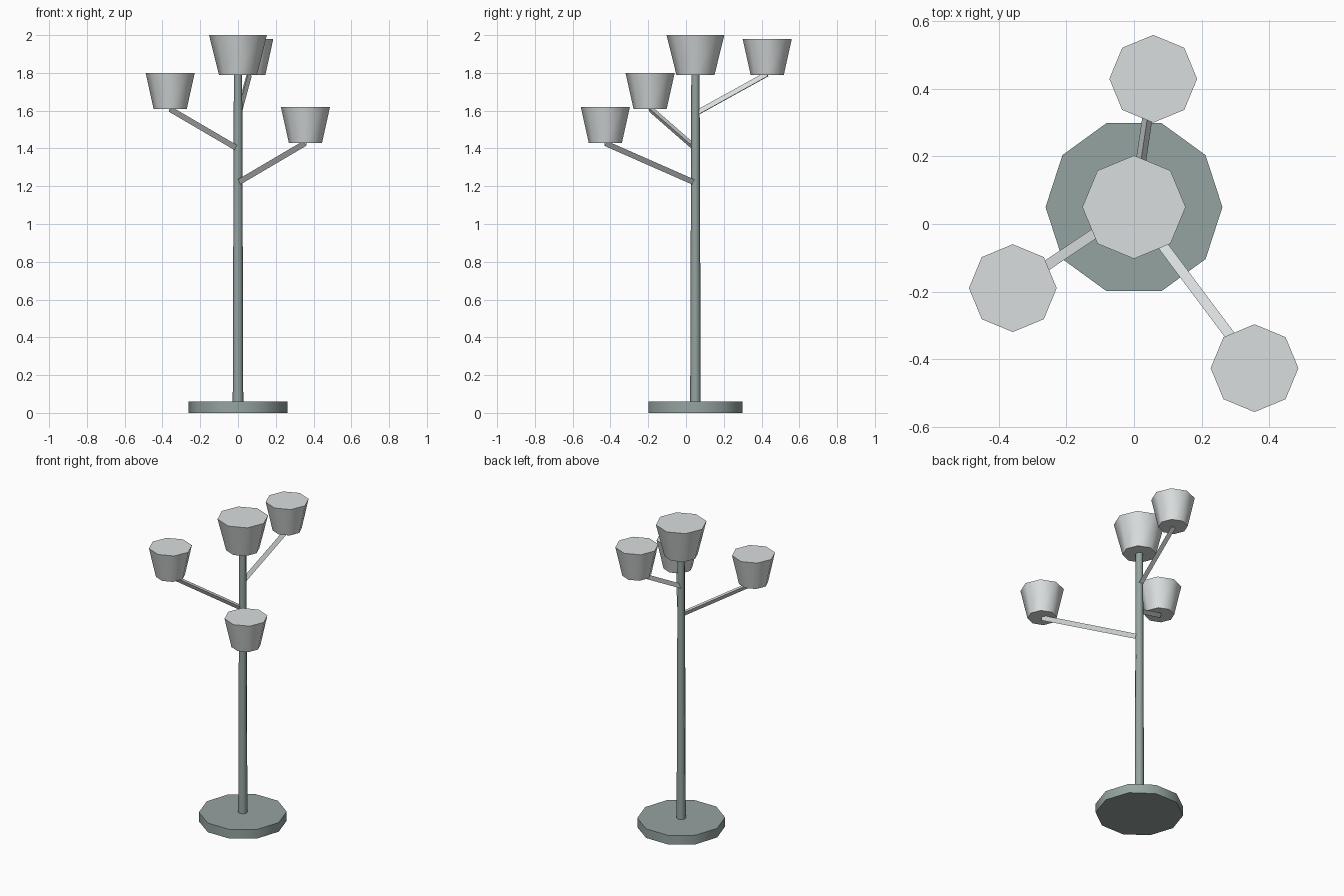
import bpy, bmesh, math
from mathutils import Vector, Matrix

if "Cube" in bpy.data.objects:
    bpy.data.objects.remove(bpy.data.objects["Cube"])


def material(name, rgb):
    m = bpy.data.materials.new(name)
    m.diffuse_color = (*rgb, 1.0)
    m.use_nodes = True
    m.node_tree.nodes["Principled BSDF"].inputs["Base Color"].default_value = m.diffuse_color
    return m


GREEN_GREY = material("green grey metal", (0.30, 0.37, 0.355))
PALE_GREY = material("pale grey", (0.70, 0.73, 0.73))


def frustum(name, start, end, r0, r1, sides, mat, roll=0.0):
    """Closed tapered prism between two points; roll turns its first corner."""
    start, end = Vector(start), Vector(end)
    axis = (end - start).normalized()
    if abs(axis.z) > 0.999:
        u, v = Vector((1, 0, 0)), Vector((0, 1, 0))
    else:
        v = axis.cross(Vector((0, 0, 1))).normalized()
        u = v.cross(axis).normalized()          # u points upward
    bm = bmesh.new()
    rings = []
    for c, r in ((start, r0), (end, r1)):
        ring = []
        for i in range(sides):
            a = roll + 2 * math.pi * i / sides
            ring.append(bm.verts.new(c + r * (math.cos(a) * u + math.sin(a) * v)))
        rings.append(ring)
    for i in range(sides):
        j = (i + 1) % sides
        bm.faces.new((rings[0][i], rings[0][j], rings[1][j], rings[1][i]))
    bm.faces.new(rings[0][::-1])
    bm.faces.new(rings[1])
    bmesh.ops.recalc_face_normals(bm, faces=bm.faces)
    me = bpy.data.meshes.new(name)
    bm.to_mesh(me)
    bm.free()
    me.materials.append(mat)
    ob = bpy.data.objects.new(name, me)
    bpy.context.collection.objects.link(ob)
    # round sides stay smooth, rims and arm ridges stay sharp
    bpy.ops.object.select_all(action='DESELECT')
    ob.select_set(True)
    bpy.context.view_layer.objects.active = ob
    bpy.ops.object.shade_smooth_by_angle(angle=math.radians(50))
    return ob


CY = 0.05  # the stand sits slightly behind the centre

# base disc and slightly tapered pole
frustum("base", (0, CY, 0), (0, CY, 0.06), 0.262, 0.262, 10, GREEN_GREY)
frustum("pole", (0, CY, 0.05), (0, CY, 1.795), 0.028, 0.022, 8, GREEN_GREY)

# large shade on top of the pole
frustum("top_shade", (0, CY, 1.79), (0, CY, 2.0), 0.101, 0.153, 8, PALE_GREY)

# three thin arms, each carrying a smaller shade
ARMS = [
    ("right", 1.22, (0.357, -0.427, 1.43), math.pi),
    ("left", 1.40, (-0.359, -0.19, 1.61), math.pi),
    ("back", 1.58, (0.057, 0.43, 1.79), 0.0),
]
for side, z, tip, roll in ARMS:
    frustum(side + "_arm", (0, CY, z), tip, 0.0175, 0.0175, 3, PALE_GREY, roll)
    top = (tip[0], tip[1], tip[2] + 0.19)
    frustum(side + "_shade", tip, top, 0.088, 0.13, 8, PALE_GREY)
